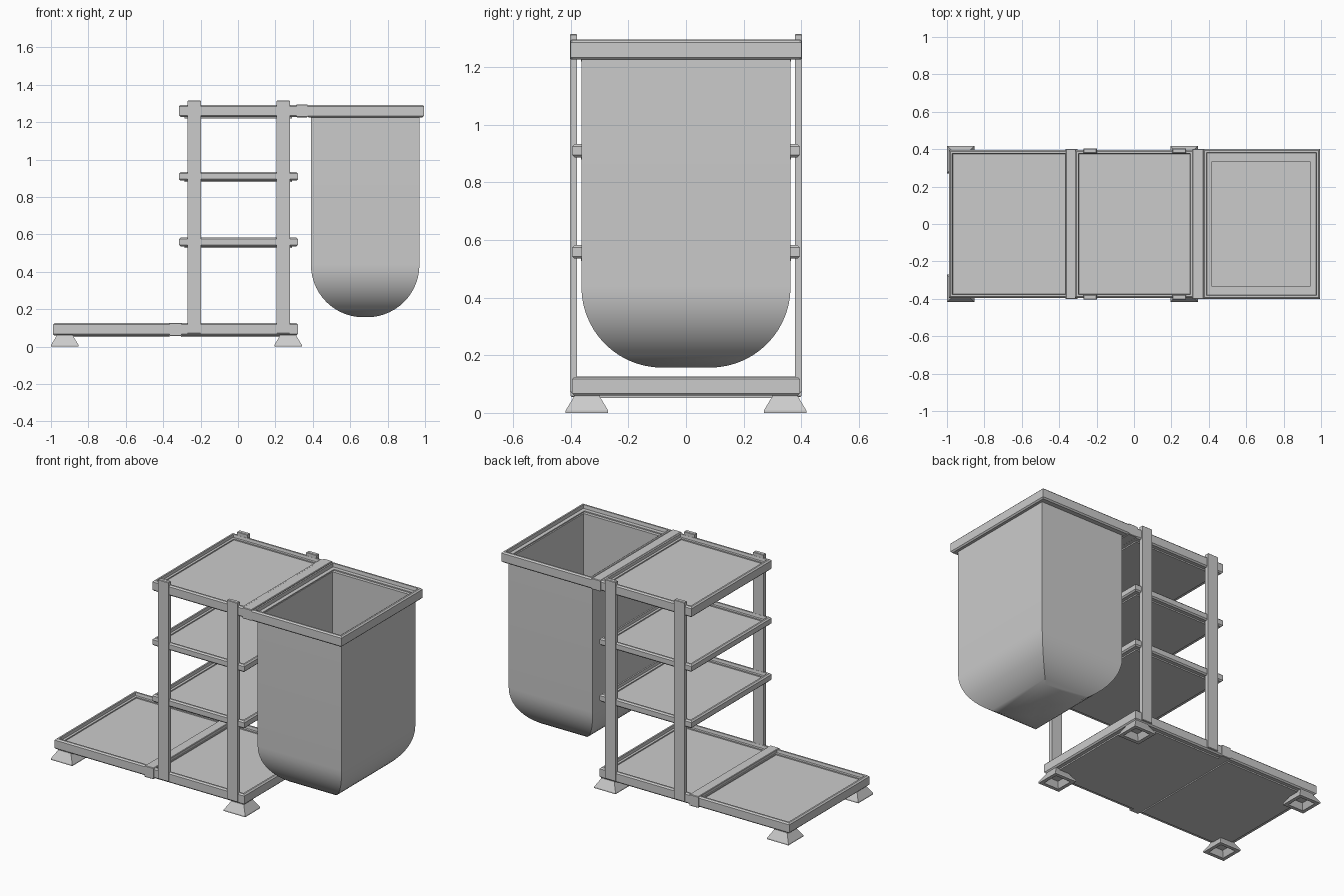
import bpy, bmesh, math

if "Cube" in bpy.data.objects:
    bpy.data.objects.remove(bpy.data.objects["Cube"])


def loft(name, x0, x1, y0, y1, rings, closed=False, smooth=False):
    """Stack of rectangles: each ring is (inset, z). Ends are capped, or joined when closed."""
    bm = bmesh.new()
    loops = []
    for d, z in rings:
        pts = [(x0 + d, y0 + d), (x1 - d, y0 + d), (x1 - d, y1 - d), (x0 + d, y1 - d)]
        loops.append([bm.verts.new((x, y, z)) for x, y in pts])
    pairs = list(zip(loops, loops[1:]))
    if closed:
        pairs.append((loops[-1], loops[0]))
    else:
        bm.faces.new(loops[0])
        bm.faces.new(loops[-1])
    for a, b in pairs:
        for i in range(4):
            j = (i + 1) % 4
            bm.faces.new((a[i], a[j], b[j], b[i]))
    bmesh.ops.recalc_face_normals(bm, faces=bm.faces)
    me = bpy.data.meshes.new(name)
    bm.to_mesh(me)
    bm.free()
    ob = bpy.data.objects.new(name, me)
    bpy.context.collection.objects.link(ob)
    if smooth:
        bpy.ops.object.select_all(action='DESELECT')
        bpy.context.view_layer.objects.active = ob
        ob.select_set(True)
        bpy.ops.object.shade_smooth_by_angle(angle=math.radians(35))
    return ob


def tray(name, x0, x1, z0, z1):
    """Shelf: rounded rim, stepped ledge, recessed panel that shows slightly below."""
    c = 0.008
    loft(name, x0, x1, -0.395, 0.395, [
        (0.03, z0 - 0.008), (0.03, z0), (c, z0), (0, z0 + c), (0, z1 - c), (c, z1),
        (0.018, z1), (0.021, z1 - 0.018), (0.036, z1 - 0.018), (0.036, z1 - 0.025)])


def block(name, x0, x1, y0, y1, z0, z1, c=0.003):
    """Box with slightly eased edges."""
    loft(name, x0, x1, y0, y1, [(c, z0), (0, z0 + c), (0, z1 - c), (c, z1)])


# Base trays and stacked shelves
tray("base_tray_left", -0.99, -0.335, 0.06, 0.125)
tray("base_tray_right", -0.335, 0.32, 0.06, 0.125)
tray("lower_shelf", -0.315, 0.32, 0.535, 0.582)
tray("middle_shelf", -0.315, 0.32, 0.887, 0.933)
tray("top_shelf", -0.315, 0.32, 1.228, 1.293)

# Cross bars joining the tray sections
block("base_connector", -0.365, -0.303, -0.4, 0.4, 0.056, 0.127)
block("top_connector", 0.312, 0.372, -0.4, 0.4, 1.226, 1.295)

# Upright posts
for side, s in (("front", -1), ("back", 1)):
    for end, x in (("left", -0.235), ("right", 0.242)):
        ya, yb = sorted((s * 0.378, s * 0.403))
        block(f"{side}_{end}_post", x - 0.036, x + 0.036, ya, yb, 0.07, 1.315)

# Flared feet, hollow underneath
for side, s in (("front", -1), ("back", 1)):
    for end, x in (("left", -0.926), ("right", 0.268)):
        y = s * 0.344
        loft(f"{side}_{end}_foot", x - 0.074, x + 0.074, y - 0.074, y + 0.074, [
            (0.04, 0.035), (0.022, 0.0), (0, 0.0), (0, 0.008), (0.029, 0.056), (0.029, 0.065)])

# Bag frame: open rim with an inner ledge
loft("bag_frame", 0.37, 0.995, -0.4, 0.4, [
    (0.008, 1.226), (0, 1.234), (0, 1.285), (0.008, 1.293), (0.018, 1.293),
    (0.021, 1.272), (0.045, 1.272), (0.045, 1.226)], closed=True)

# Hanging bag: rounded bottom outside, straight open well inside
R, ZB, N, T = 0.28, 0.157, 14, 0.028
arc = [(R * (1 - math.sin(t)), ZB + R * (1 - math.cos(t)))
       for t in (math.pi / 2 * i / N for i in range(N + 1))]
loft("bag", 0.39, 0.97, -0.363, 0.363,
     arc + [(0, 1.265), (T, 1.265), (T, 0.45)], smooth=True)
